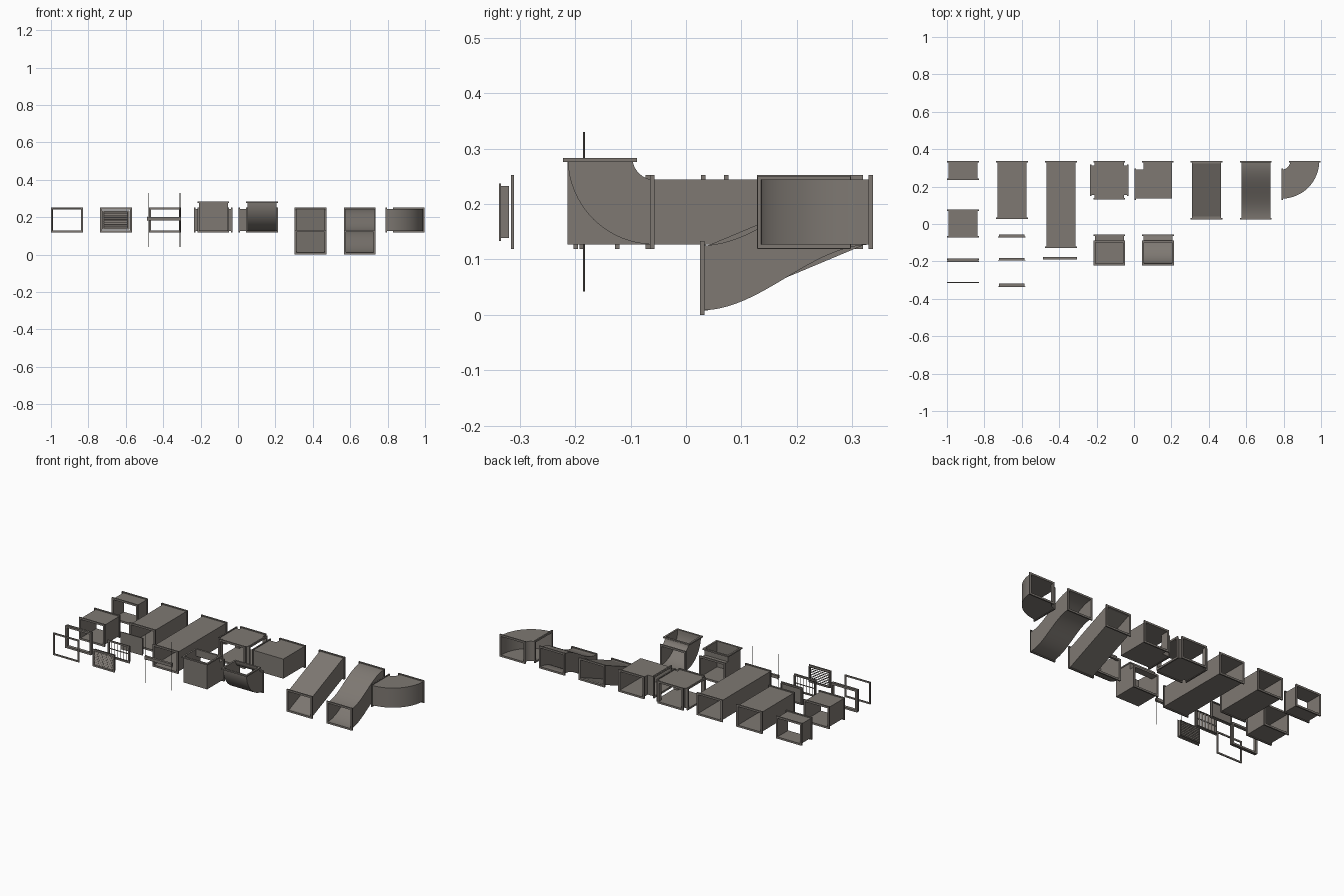
import bpy, bmesh, math
from mathutils import Vector, Matrix

if "Cube" in bpy.data.objects:
    bpy.data.objects.remove(bpy.data.objects["Cube"])

metal = bpy.data.materials.new("warm grey metal")
metal.diffuse_color = (0.21, 0.19, 0.17, 1)
metal.use_nodes = True
metal.node_tree.nodes["Principled BSDF"].inputs["Base Color"].default_value = metal.diffuse_color

W, H, T = 0.0775, 0.0585, 0.003        # duct half width, half height, wall
FW, FH, FT = 0.085, 0.0665, 0.010      # flange half width, half height, rim
Z = 0.1855                             # usual centre height
X, Y, UP = Vector((1, 0, 0)), Vector((0, 1, 0)), Vector((0, 0, 1))


def tube(bm, stations, a=W, b=H, t=T):
    """Hollow rectangular sweep; a station is (centre, u, v)."""
    rings = []
    for c, u, v in stations:
        c, u, v = Vector(c), Vector(u), Vector(v)
        rings.append([[bm.verts.new(c + u * (sx * p) + v * (sy * q))
                       for sx, sy in ((-1, -1), (1, -1), (1, 1), (-1, 1))]
                      for p, q in ((a, b), (a - t, b - t))])
    for i in range(4):
        j = (i + 1) % 4
        for r, s in zip(rings, rings[1:]):
            for k in (0, 1):
                bm.faces.new((r[k][i], r[k][j], s[k][j], s[k][i]))
        for r in (rings[0], rings[-1]):
            bm.faces.new((r[0][i], r[0][j], r[1][j], r[1][i]))


def box(bm, c, size, rot=None):
    m = Matrix.Translation(c) @ (rot or Matrix()) @ Matrix.Diagonal((*size, 1))
    bmesh.ops.create_cube(bm, size=1, matrix=m)


def flange(bm, c, n, u, v):
    """Rim at a duct end; n points back into the duct."""
    c, n = Vector(c), Vector(n)
    tube(bm, [(c, u, v), (c + n * 0.003, u, v)], FW, FH, FT)
    tube(bm, [(c + n * 0.003, u, v), (c + n * 0.008, u, v)], FW, FH, 0.002)


def finish(name, bm, smooth=False):
    bmesh.ops.recalc_face_normals(bm, faces=bm.faces)
    me = bpy.data.meshes.new(name)
    bm.to_mesh(me)
    bm.free()
    me.materials.append(metal)
    ob = bpy.data.objects.new(name, me)
    bpy.context.collection.objects.link(ob)
    if smooth:
        bpy.context.view_layer.objects.active = ob
        ob.select_set(True)
        bpy.ops.object.shade_smooth_by_angle(angle=math.radians(30))
        ob.select_set(False)


def along_y(name, x, y0, y1, z0=Z, steps=1, ease=lambda t: t, lip=0.0):
    """Duct running front to back, optionally rising from z0 to Z."""
    bm = bmesh.new()
    st = [((x, y0, z0), X, UP)]
    for i in range(steps + 1):
        t = i / steps
        st.append(((x, y0 + lip + (y1 - y0 - 2 * lip) * t, z0 + (Z - z0) * ease(t)), X, UP))
    st.append(((x, y1, Z), X, UP))
    if not lip:
        st = st[1:-1]
    tube(bm, st)
    flange(bm, (x, y0, z0), Y, X, UP)
    flange(bm, (x, y1, Z), -Y, X, UP)
    finish(name, bm, steps > 1)


def elbow(name, start, d0, d1, r, side, round_bend):
    """Right-angle bend from direction d0 to d1; side is the constant axis."""
    bm = bmesh.new()
    start = Vector(start)
    centre = start + d1 * r
    end = centre + d0 * r
    if round_bend:
        dirs = [-d1 * math.cos(k * math.pi / 32) + d0 * math.sin(k * math.pi / 32)
                for k in range(17)]
        path = [(centre + d * r, d) for d in dirs]
    else:
        path = [(start, -d1), (start + d0 * r, d0 - d1), (end, d0)]
    flat = side == UP
    tube(bm, [(c, d, side) if flat else (c, side, d) for c, d in path])
    for c, n, d in ((start, d0, -d1), (end, -d1, d0)):
        flange(bm, c, n, *((d, side) if flat else (side, d)))
    finish(name, bm, round_bend)


# straight ducts
along_y("short_duct", -0.915, 0.236, 0.337)
along_y("medium_short_duct", -0.915, -0.073, 0.077)
along_y("medium_duct", -0.653, 0.027, 0.337)
along_y("long_duct", -0.391, -0.128, 0.337)
along_y("coupling_collar", -0.915, -0.203, -0.184)

# offset ducts
along_y("angled_offset_duct", 0.388, 0.025, 0.337, FH, lip=0.014)
along_y("curved_offset_duct", 0.651, 0.025, 0.337, FH, 24,
        lambda t: (1 - math.cos(math.pi * t)) / 2)

# elbows
elbow("square_side_elbow", (0.003, 0.213, Z), X, Y, 0.124, UP, False)
elbow("round_side_elbow", (0.789, 0.213, Z), X, Y, 0.124, UP, True)
elbow("square_up_elbow", (-0.132, -0.057, Z), -Y, UP, 0.098, X, False)
elbow("round_up_elbow", (0.128, -0.057, Z), -Y, UP, 0.098, X, True)

# four-way junction
bm = bmesh.new()
cx, cy, arm = -0.132, 0.234, 0.103
for s in (-1, 1):
    z = Z + s * (H - T / 2)
    box(bm, (cx, cy, z), (2 * W, 2 * arm, T))
    for e in (-1, 1):
        mid, ext = (W + arm) / 2, arm - W
        box(bm, (cx + e * mid, cy, z), (ext, 2 * W, T))
        box(bm, (cx + s * W, cy + e * mid, Z), (T, ext, 2 * H))
        box(bm, (cx + e * mid, cy + s * W, Z), (ext, T, 2 * H))
    flange(bm, (cx + s * arm, cy, Z), -X * s, Y, UP)
    flange(bm, (cx, cy + s * arm, Z), -Y * s, X, UP)
finish("four_way_junction", bm)

# gasket
bm = bmesh.new()
tube(bm, [((-0.915, -0.316, Z), X, UP), ((-0.915, -0.310, Z), X, UP)], FW, FH, 0.009)
finish("gasket", bm)


def insert_frame(bm, y, depth):
    x = -0.653
    tube(bm, [((x, y, Z), X, UP), ((x, y + depth, Z), X, UP)], 0.068, 0.047, 0.003)
    tube(bm, [((x, y, Z), X, UP), ((x, y + 0.003, Z), X, UP)], 0.073, 0.052, 0.010)


# louvre grille with sloping horizontal blades
bm = bmesh.new()
insert_frame(bm, -0.337, 0.018)
for i in range(9):
    box(bm, (-0.653, -0.328, Z - 0.04 + i * 0.01), (0.132, 0.018, 0.001),
        Matrix.Rotation(math.radians(40), 4, 'X'))
finish("louvre_grille", bm)

# open grille with vertical vanes and a cross bar
bm = bmesh.new()
insert_frame(bm, -0.195, 0.014)
for i in range(6):
    box(bm, (-0.653 - 0.05 + i * 0.02, -0.188, Z), (0.0015, 0.014, 0.09),
        Matrix.Rotation(math.radians(35), 4, 'Z'))
box(bm, (-0.653, -0.188, Z), (0.132, 0.004, 0.004))
finish("vane_grille", bm)

# end cap
bm = bmesh.new()
insert_frame(bm, -0.071, 0.014)
box(bm, (-0.653, -0.0695, Z), (0.130, 0.003, 0.09))
finish("end_cap", bm)

# hanger: channel rail on two threaded rods
bm = bmesh.new()
hx, hy = -0.3955, -0.184
box(bm, (hx, hy, 0.201), (0.18, 0.014, 0.002))
for s in (-1, 1):
    box(bm, (hx, hy + s * 0.006, 0.193), (0.18, 0.002, 0.018))
    bmesh.ops.create_cone(bm, cap_ends=True, segments=8, radius1=0.0015, radius2=0.0015,
                          depth=0.288, matrix=Matrix.Translation((hx + s * 0.0855, hy, 0.186)))
    for z in (0.205, 0.181):
        bmesh.ops.create_cone(bm, cap_ends=True, segments=6, radius1=0.004, radius2=0.004,
                              depth=0.004, matrix=Matrix.Translation((hx + s * 0.0855, hy, z)))
finish("hanger", bm)
